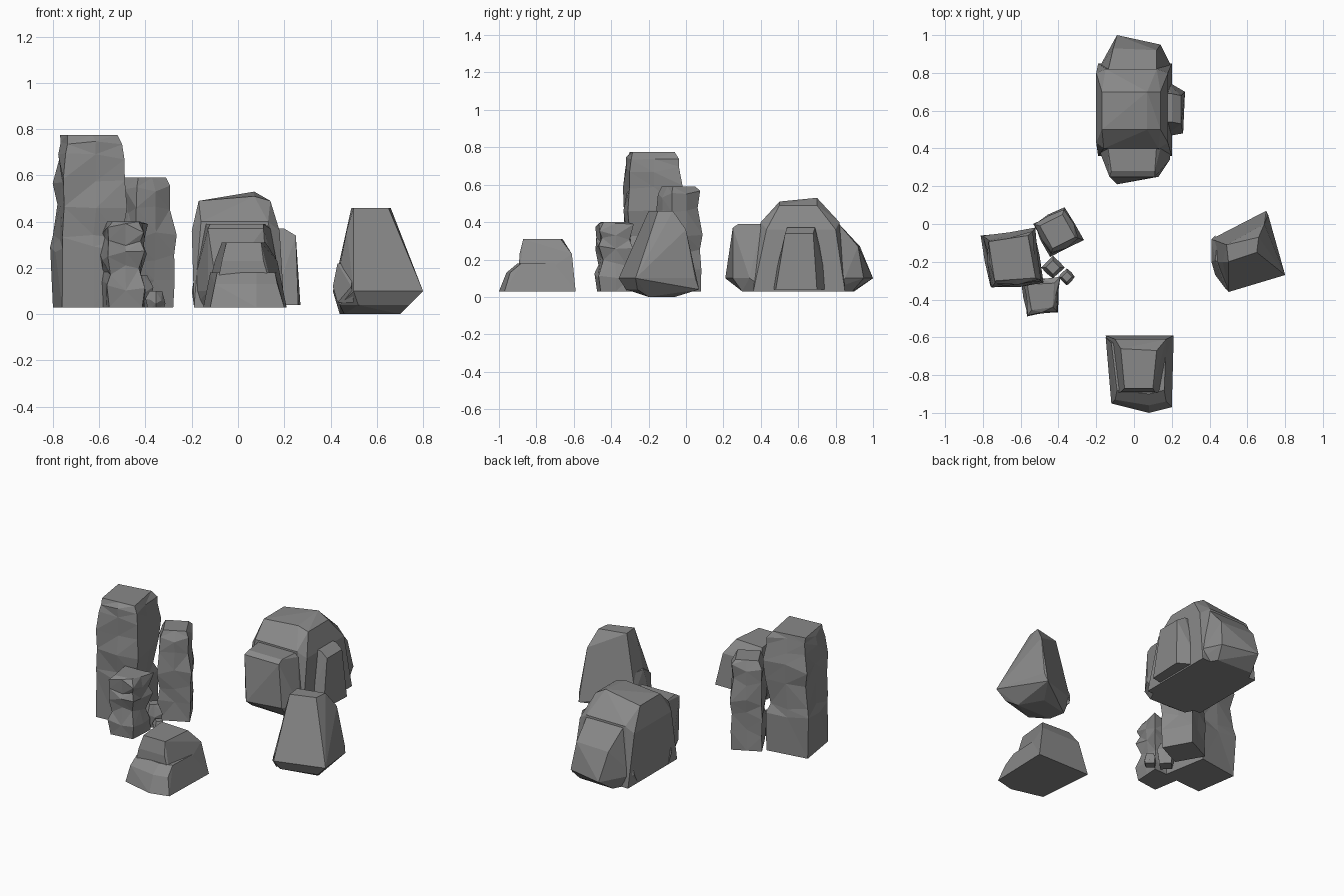
import bpy
import bmesh
import random
from mathutils import Vector

random.seed(4)

default_cube = bpy.data.objects.get("Cube")
if default_cube:
    bpy.data.objects.remove(default_cube, do_unlink=True)

stone = bpy.data.materials.new("grey stone")
stone.use_nodes = True
stone.diffuse_color = (.25, .25, .25, 1)
stone.node_tree.nodes["Principled BSDF"].inputs["Base Color"].default_value = stone.diffuse_color


def finish(name, bm):
    """Turn a bmesh into a flat shaded stone object."""
    bmesh.ops.recalc_face_normals(bm, faces=bm.faces)
    mesh = bpy.data.meshes.new(name)
    bm.to_mesh(mesh)
    bm.free()
    mesh.materials.append(stone)
    rock = bpy.data.objects.new(name, mesh)
    bpy.context.collection.objects.link(rock)
    return rock


def boulder(name, points):
    """Chiselled convex block around a few corner points."""
    bm = bmesh.new()
    for point in points:
        bm.verts.new(point)
    hull = bmesh.ops.convex_hull(bm, input=bm.verts)
    loose = set(hull["geom_interior"]) | set(hull["geom_unused"])
    bmesh.ops.delete(bm, geom=[v for v in loose if isinstance(v, bmesh.types.BMVert)], context="VERTS")
    bmesh.ops.dissolve_limit(bm, angle_limit=.09, verts=bm.verts, edges=bm.edges)
    return finish(name, bm)


def level(z, *corners):
    """Corner points that share one height."""
    return [(x, y, z) for x, y in corners]


def pillar(name, corners, rings, rough):
    """Craggy column: jittered rings of corners and edge midpoints, triangulated."""
    bm = bmesh.new()
    corners = [Vector(c) for c in corners]
    centre = sum(corners, Vector((0, 0))) / len(corners)
    outline = []
    for here, after in zip(corners, corners[1:] + corners[:1]):
        outline += [here, here.lerp(after, .5)]
    loops = []
    for number, (z, scale, shift) in enumerate(rings):
        loop = []
        inner = 0 < number < len(rings) - 1
        for point in outline:
            offset = (point - centre) * (scale + random.uniform(-rough, rough) * inner)
            lift = random.uniform(-rough, rough) * .2 * inner
            loop.append(bm.verts.new((centre.x + offset.x + shift, centre.y + offset.y, z + lift)))
        loops.append(loop)
    count = len(outline)
    for low, high in zip(loops, loops[1:]):
        for i in range(count):
            j = (i + 1) % count
            bm.faces.new((low[i], low[j], high[j], high[i]))
    bm.faces.new(loops[0])
    bm.faces.new(loops[-1])
    sides = [f for f in bm.faces if len(f.verts) == 4]
    bmesh.ops.triangulate(bm, faces=sides, quad_method="SHORT_EDGE")
    return finish(name, bm)


# Large back boulder: core, two end buttresses and a side slab
boulder("back_boulder_core",
        level(.03, (-.19, .36), (.2, .36), (-.19, .85), (.2, .85))
        + level(.36, (-.2, .43), (-.2, .8), (.18, .43), (.18, .8))
        + level(.4, (-.16, .4), (.13, .4), (-.15, .82), (.12, .82))
        + level(.49, (-.17, .5), (-.17, .7), (.14, .5), (.14, .7))
        + level(.51, (.07, .5)) + level(.53, (.07, .7)))
boulder("back_boulder_front_buttress",
        level(.03, (-.12, .31), (.13, .3), (.2, .45), (-.19, .45))
        + level(.1, (-.13, .26), (-.09, .21), (.13, .25), (.19, .34), (-.2, .43))
        + level(.37, (-.13, .25), (.11, .25), (.14, .4))
        + level(.39, (-.12, .28), (.11, .28), (-.14, .42), (.12, .42)))
boulder("back_boulder_rear_buttress",
        level(.03, (-.12, .9), (.12, .89), (.2, .75), (-.19, .75))
        + level(.1, (-.12, .92), (-.09, 1), (.14, .95), (.19, .85), (-.2, .8))
        + level(.27, (-.11, .93), (.12, .92))
        + level(.41, (-.14, .8), (.12, .8)))
boulder("back_boulder_side_slab",
        level(.04, (.15, .46), (.26, .48), (.27, .7), (.15, .77))
        + level(.34, (.25, .53), (.25, .68))
        + level(.37, (.15, .54), (.2, .54), (.2, .69), (.15, .69)))

# Leaning boulder on the left side, with a low ledge
boulder("leaning_boulder",
        level(0, (.46, -.2), (.7, -.2), (.62, -.06), (.44, -.1))
        + level(.04, (.44, -.27), (.52, -.32), (.74, -.26), (.7, .07))
        + level(.1, (.42, -.2), (.5, -.36), (.8, -.27), (.41, -.08), (.71, .05))
        + level(.17, (.51, -.32), (.77, -.24), (.7, .04))
        + level(.36, (.69, 0), (.67, -.17), (.47, -.2))
        + level(.46, (.5, -.2), (.49, -.11), (.65, -.15), (.66, -.07)))
boulder("leaning_boulder_ledge",
        level(.05, (.43, -.27), (.5, -.33), (.43, -.06))
        + level(.12, (.41, -.2), (.41, -.08), (.49, -.35))
        + level(.22, (.43, -.19), (.44, -.1), (.5, -.25)))

# Small front boulder: upper block, spreading base and step
boulder("front_boulder_block",
        level(.03, (-.15, -.59), (.21, -.59), (.17, -.9), (-.11, -.9))
        + level(.23, (-.1, -.61), (.17, -.61), (.11, -.89), (-.07, -.89))
        + level(.31, (-.07, -.66), (.12, -.67), (.1, -.87), (-.05, -.87)))
boulder("front_boulder_step",
        level(.03, (-.15, -.6), (.21, -.6), (.2, -.97), (.08, -1), (-.12, -.95))
        + level(.13, (-.1, -.93), (.08, -.96), (.17, -.94))
        + level(.18, (-.09, -.88), (.08, -.9), (.16, -.88), (.17, -.63), (-.12, -.63)))

# Craggy pillars standing together on the right side
pillar("tall_pillar",
       [(-.8, -.07), (-.76, -.33), (-.49, -.31), (-.54, -.03)],
       [(.03, 1, 0), (.28, 1.02, 0), (.33, .92, 0), (.47, 1.02, .01),
        (.58, 1, .01), (.68, .97, .01), (.75, .92, .01), (.775, .8, 0)], .09)
pillar("middle_pillar",
       [(-.53, 0), (-.44, -.16), (-.28, -.08), (-.37, .08)],
       [(.03, 1, 0), (.14, .98, 0), (.25, .92, 0), (.34, 1.03, 0),
        (.46, .97, 0), (.55, .98, 0), (.59, .75, 0)], .12)
pillar("short_pillar",
       [(-.59, -.3), (-.56, -.48), (-.41, -.46), (-.4, -.29)],
       [(.03, .95, 0), (.12, 1.03, 0), (.19, .85, 0), (.25, 1.02, 0),
        (.31, .9, 0), (.37, 1, 0), (.4, .75, 0)], .12)

# Pebbles at the foot of the pillars
for label, x, y, size, top in (("outer", -.355, -.28, .045, .1), ("inner", -.43, -.23, .06, .17)):
    pillar(label + "_pebble",
           [(x - size, y), (x, y - size), (x + size, y), (x, y + size)],
           [(.03, .8, 0), (top * .6, 1, 0), (top, .6, 0)], .1)
